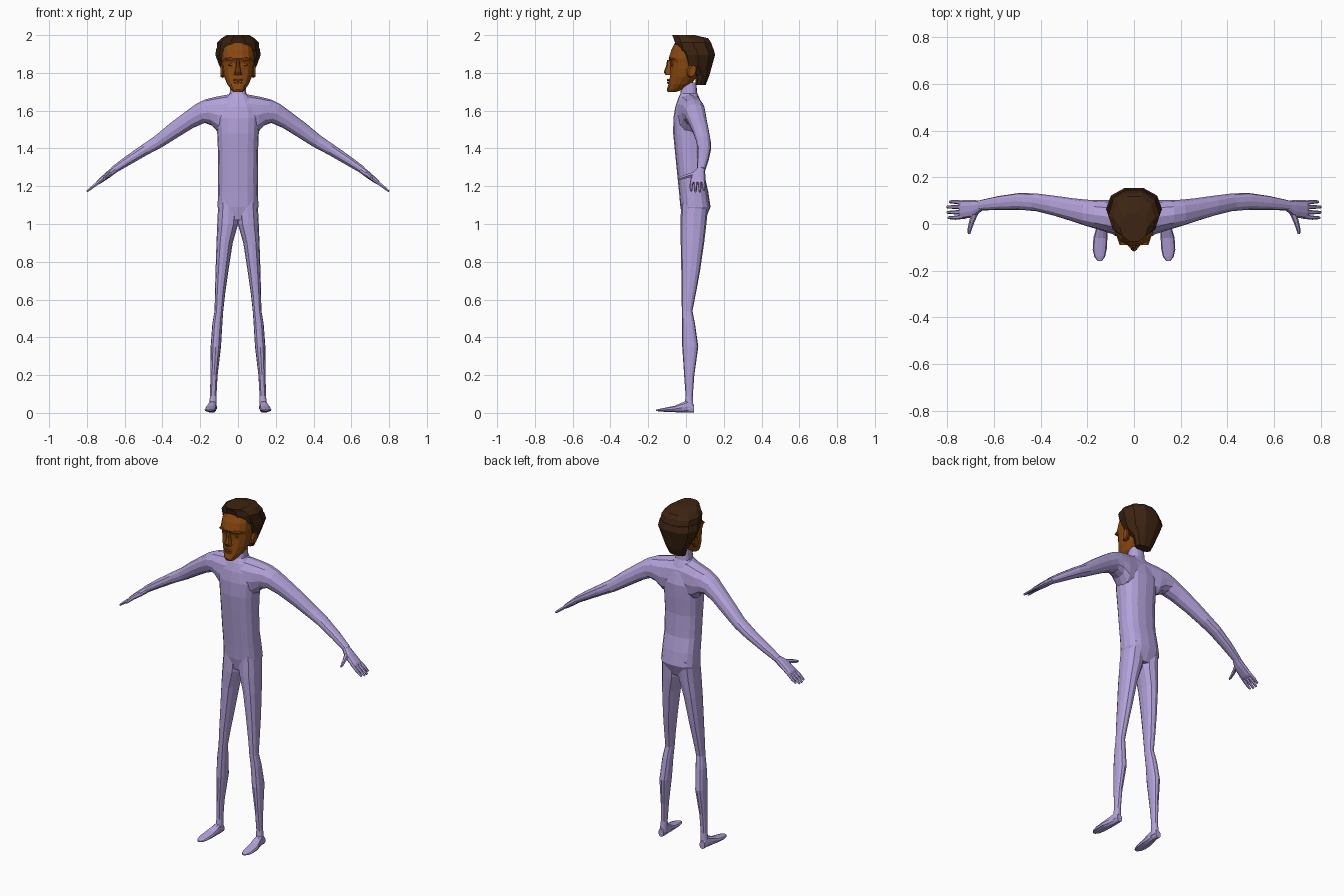
import bpy, bmesh, math
from mathutils import Vector as V


def material(name, rgb):
    m = bpy.data.materials.new(name)
    m.diffuse_color = (*rgb, 1)
    return m


SUIT = material("lilac suit", (0.45, 0.36, 0.70))
SKIN = material("brown skin", (0.25, 0.065, 0.005))
HAIR = material("dark brown hair", (0.047, 0.018, 0.006))


def loft(name, rings, mat, n=12, mirror=False, p=2.3):
    """Skin a row of rounded cross-sections; a ring is (centre, u, v)."""
    bm = bmesh.new()
    rows = []
    for c, u, v in rings:
        row = []
        for i in range(n):
            a = 2 * math.pi * i / n
            cu, sv = math.cos(a), math.sin(a)
            cu = math.copysign(abs(cu) ** (2 / p), cu)
            sv = math.copysign(abs(sv) ** (2 / p), sv)
            row.append(bm.verts.new(V(c) + V(u) * cu + V(v) * sv))
        rows.append(row)
    for a, b in zip(rows, rows[1:]):
        for i in range(n):
            j = (i + 1) % n
            bm.faces.new((a[i], a[j], b[j], b[i]))
    bm.faces.new(rows[0])
    bm.faces.new(rows[-1])
    bmesh.ops.recalc_face_normals(bm, faces=bm.faces)
    me = bpy.data.meshes.new(name)
    bm.to_mesh(me)
    bm.free()
    me.materials.append(mat)
    ob = bpy.data.objects.new(name, me)
    bpy.context.collection.objects.link(ob)
    if mirror:
        ob.modifiers.new("mirror", 'MIRROR').use_mirror_merge = False
    return ob


def flat(z, x0, x1, y0, y1):
    """Horizontal ring from its extents."""
    return (((x0 + x1) / 2, (y0 + y1) / 2, z), ((x1 - x0) / 2, 0, 0), (0, (y1 - y0) / 2, 0))


def mid(z, hw, y0, y1):
    return flat(z, -hw, hw, y0, y1)


def limb(x, y, z, d, h, tilt=35):
    """Ring across a limb that slopes down and outwards."""
    t = math.radians(tilt)
    return ((x, y, z), (0, d, 0), (h * math.sin(t), 0, h * math.cos(t)))


def upright(y, x, hw, z0, z1):
    """Ring facing along y."""
    return ((x, y, (z0 + z1) / 2), (hw, 0, 0), (0, 0, (z1 - z0) / 2))


# Torso and collar
loft("torso", [mid(1.02, .085, -.015, .10), mid(1.09, .108, -.03, .13),
               mid(1.17, .106, -.037, .118), mid(1.25, .105, -.045, .10),
               mid(1.38, .106, -.058, .095), mid(1.48, .110, -.068, .102),
               mid(1.56, .115, -.067, .105), mid(1.62, .10, -.057, .09),
               mid(1.665, .07, -.042, .072), mid(1.69, .044, -.03, .06),
               mid(1.75, .04, -.02, .054)], SUIT, 16, p=2.6)

# Shoulders and arms
loft("arm", [limb(0, .018, 1.58, .075, .108, 0), limb(.05, .02, 1.578, .075, .108, 0),
             limb(.11, .032, 1.578, .07, .096, 4), limb(.155, .04, 1.59, .063, .072, 15),
             limb(.20, .047, 1.585, .057, .055, 25), limb(.26, .06, 1.55, .05, .047, 28),
             limb(.34, .078, 1.495, .043, .042), limb(.42, .093, 1.437, .038, .035),
             limb(.49, .097, 1.395, .036, .03, 30), limb(.58, .09, 1.338, .03, .025),
             limb(.66, .08, 1.285, .022, .019)], SUIT, 12, True)

# Hands
loft("palm", [limb(.65, .08, 1.29, .021, .019, 38), limb(.685, .066, 1.263, .036, .018, 38),
              limb(.735, .062, 1.224, .041, .013, 38), limb(.745, .062, 1.216, .036, .009, 38)],
     SUIT, 10, True)
for k, (y, tip) in enumerate([(.095, .79), (.073, .8), (.05, .8), (.027, .795)]):
    loft(f"finger_{k + 1}", [limb(.725, .062 + (y - .062) * .85, 1.231, .01, .01, 38),
                             limb(.765, y, 1.2, .009, .009, 38),
                             limb(tip, y, 1.2 - (tip - .765) * .8, .006, .006, 38)],
         SUIT, 6, True, 2)
loft("thumb", [upright(.05, .68, .016, 1.25, 1.28), upright(.01, .695, .012, 1.242, 1.268),
               upright(-.025, .705, .009, 1.234, 1.254), upright(-.043, .707, .005, 1.232, 1.244)],
     SUIT, 6, True, 2)

# Legs and feet
loft("leg", [flat(1.12, -.01, .104, -.025, .12), flat(1.0, -.001, .110, -.03, .108),
             flat(.9, .028, .114, -.028, .096), flat(.75, .051, .119, -.025, .074),
             flat(.63, .068, .122, -.024, .052), flat(.54, .078, .124, -.022, .034),
             flat(.47, .083, .136, -.02, .048), flat(.35, .09, .145, -.02, .065),
             flat(.2, .108, .146, -.01, .044), flat(.09, .114, .148, -.002, .036),
             flat(.02, .112, .156, -.01, .04)], SUIT, 12, True)
loft("foot", [upright(.042, .135, .017, 0, .045), upright(.01, .135, .021, 0, .068),
              upright(-.02, .138, .025, 0, .056), upright(-.06, .144, .03, .003, .038),
              upright(-.11, .147, .03, .005, .028), upright(-.14, .147, .023, .007, .022),
              upright(-.158, .147, .01, .01, .017)], SUIT, 10, True)

# Head
loft("head", [mid(1.70, .026, -.098, -.05), mid(1.712, .037, -.103, -.015),
              mid(1.74, .057, -.094, .03), mid(1.78, .074, -.087, .06),
              mid(1.82, .082, -.083, .08), mid(1.855, .085, -.083, .09),
              mid(1.875, .087, -.094, .09), mid(1.92, .083, -.08, .09),
              mid(1.96, .07, -.06, .09)], SKIN, 14)

# Nose, lips, brows, eyelids and ears
loft("nose", [mid(1.868, .009, -.10, -.06), mid(1.835, .011, -.106, -.06),
              mid(1.805, .017, -.118, -.06), mid(1.788, .021, -.107, -.06)], SKIN, 8)
for name, z, hw in (("upper_lip", 1.762, .03), ("lower_lip", 1.748, .026)):
    loft(name, [upright(-.07, 0, hw, z - .008, z + .008),
                upright(-.10, 0, hw * .7, z - .005, z + .005)], SKIN, 8)
loft("brow", [upright(-.05, .045, .03, 1.863, 1.885),
              upright(-.089, .038, .024, 1.868, 1.88)], SKIN, 8, True)
loft("eyelid", [upright(-.05, .037, .021, 1.831, 1.857),
                upright(-.081, .035, .012, 1.838, 1.85)], SKIN, 8, True)
loft("ear", [((x, y, 1.81), (0, d, 0), (0, .006, h)) for x, y, d, h in
             ((.06, .022, .018, .028), (.083, .03, .024, .036), (.092, .034, .018, .03))],
     SKIN, 8, True)

# Hair: a high cap, and a fuller back tapering to the nape
loft("hair_top", [mid(1.915, .113, -.05, .152), mid(1.96, .11, -.063, .138),
                  mid(1.983, .088, -.07, .122), mid(2.0, .06, -.077, .05)], HAIR, 10, p=2.2)
loft("hair_back", [mid(1.735, .05, .05, .105), mid(1.785, .07, .05, .125),
                   mid(1.84, .1, -.015, .142), mid(1.895, .12, -.03, .158),
                   mid(1.93, .115, -.045, .15)], HAIR, 10, p=2.2)
